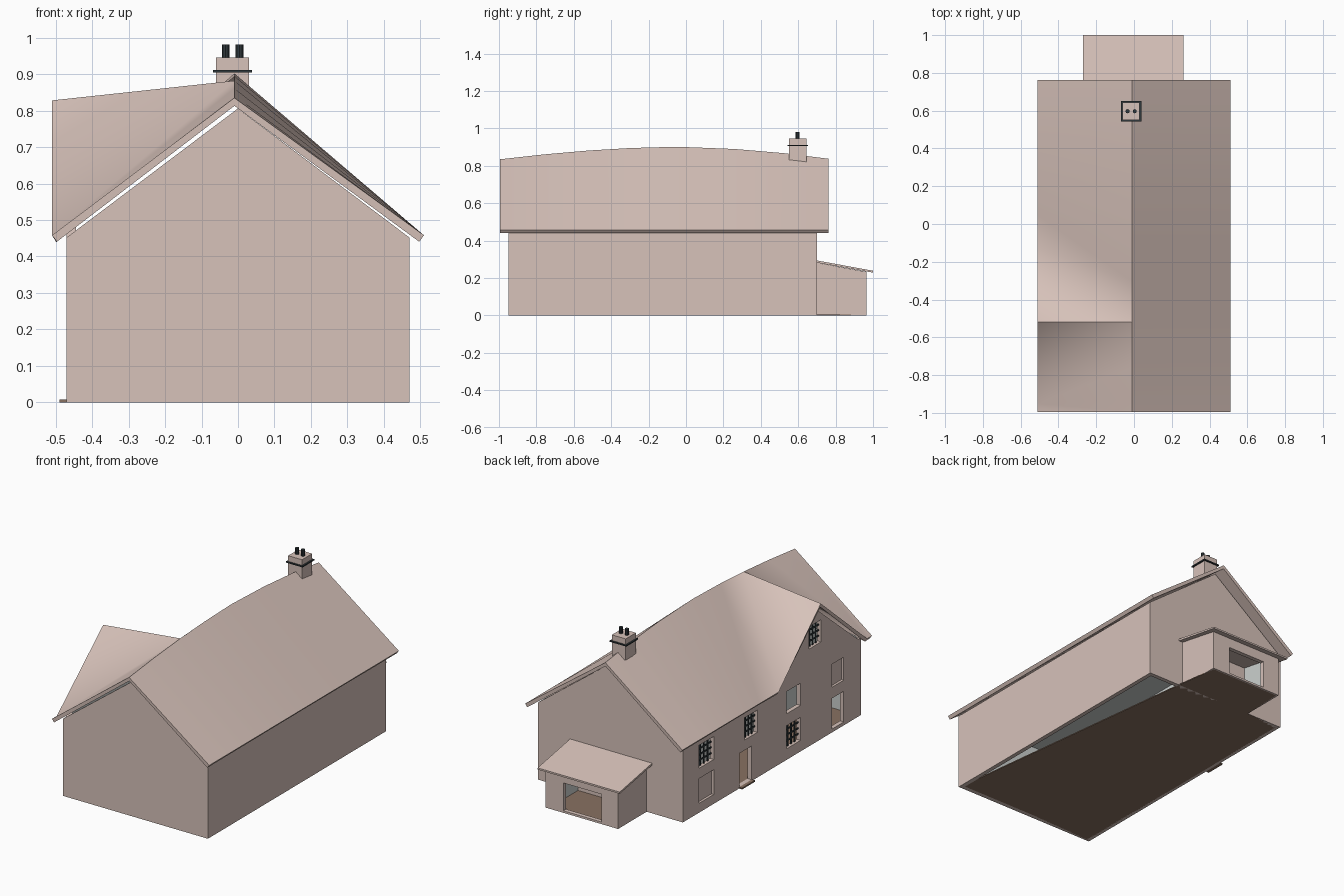
import bpy, bmesh
from mathutils import Vector

if "Cube" in bpy.data.objects:
    bpy.data.objects.remove(bpy.data.objects["Cube"])


def material(name, rgb):
    m = bpy.data.materials.new(name)
    m.diffuse_color = (*rgb, 1)
    m.use_nodes = True
    m.node_tree.nodes["Principled BSDF"].inputs["Base Color"].default_value = m.diffuse_color
    return m


PLASTER = material("pale_pink_plaster", (0.68, 0.54, 0.49))
INSIDE = material("grey_interior", (0.60, 0.63, 0.62))
WOOD = material("brown_floor", (0.25, 0.165, 0.12))
IRON = material("dark_iron", (0.03, 0.04, 0.045))


def make(name, verts, faces, mat):
    me = bpy.data.meshes.new(name)
    me.from_pydata(verts, [], faces)
    bm = bmesh.new()
    bm.from_mesh(me)
    bmesh.ops.recalc_face_normals(bm, faces=bm.faces)
    bm.to_mesh(me)
    bm.free()
    ob = bpy.data.objects.new(name, me)
    bpy.context.collection.objects.link(ob)
    me.materials.append(mat)
    return ob


def prism(name, profile, axis, a, b, mat):
    """Extrude a 2D outline along an axis ('x', 'y' or 'z') from a to b."""
    place = {"x": lambda p, t: (t, p[0], p[1]),
             "y": lambda p, t: (p[0], t, p[1]),
             "z": lambda p, t: (p[0], p[1], t)}[axis]
    n = len(profile)
    verts = [place(p, t) for t in (a, b) for p in profile]
    faces = [list(range(n)), list(range(n, 2 * n))]
    faces += [[i, (i + 1) % n, n + (i + 1) % n, n + i] for i in range(n)]
    return make(name, verts, faces, mat)


def box(name, x, y, z, mat):
    return prism(name, [(x[0], y[0]), (x[1], y[0]), (x[1], y[1]), (x[0], y[1])], "z", *z, mat)


def apply(ob, mod):
    bpy.context.view_layer.objects.active = ob
    bpy.ops.object.modifier_apply(modifier=mod.name)


def cut(ob, x, y, z):
    c = box("cutter", x, y, z, PLASTER)
    c.hide_render = True
    m = ob.modifiers.new("opening", "BOOLEAN")
    m.operation, m.object, m.solver = "DIFFERENCE", c, "EXACT"
    apply(ob, m)
    bpy.data.objects.remove(c)


def line_inside(ob, direction):
    """Give the faces that look into the house the interior colour."""
    me = ob.data
    me.materials.clear()
    me.materials.append(PLASTER)
    me.materials.append(INSIDE)
    for p in me.polygons:
        p.material_index = int(p.normal.dot(Vector(direction)) > 0.9)


W, F, B, T = 0.47, -0.95, 0.70, 0.025      # wall half width, front, back, thickness

# main walls
gable = [(-W, 0), (W, 0), (W, 0.452), (0, 0.806), (-W, 0.452)]
front_wall = prism("front_gable_wall", gable, "y", F, F + T, PLASTER)
line_inside(front_wall, (0, 1, 0))
back_wall = prism("back_gable_wall", gable, "y", B - T, B, PLASTER)
line_inside(back_wall, (0, -1, 0))
right_wall = box("right_wall", (W - T, W), (F, B), (0, 0.452), PLASTER)
line_inside(right_wall, (-1, 0, 0))
left_wall = prism("left_wall", [(B, 0), (B, 0.452), (-0.155, 0.452), (-0.52, 0.79),
                                (-0.925, 0.452), (F, 0.452), (F, 0)], "x", -W, -W + T, PLASTER)

# openings in the left wall: y range, z range, filling
openings = [
    (0.414, 0.553, 0.055, 0.20, "pane"), (0.414, 0.553, 0.26, 0.395, "bars"),
    (0.064, 0.175, 0.008, 0.205, ""), (0.01, 0.13, 0.265, 0.395, "bars"),
    (-0.39, -0.26, 0.065, 0.20, "bars"), (-0.39, -0.26, 0.27, 0.40, ""),
    (-0.79, -0.68, 0.02, 0.20, ""), (-0.79, -0.68, 0.265, 0.40, "pane"),
    (-0.58, -0.47, 0.57, 0.70, "bars")]
for y0, y1, z0, z1, kind in openings:
    cut(left_wall, (-W - 0.1, -W + 0.1), (y0, y1), (z0, z1))
    xs = (-W + 0.014, -W + 0.020)
    if kind == "pane":
        box("window_pane", xs, (y0, y1), (z0, z1), PLASTER)
    elif kind == "bars":
        for i in range(1, 4):
            c = y0 + (y1 - y0) * i / 4
            box("window_upright_bar", xs, (c - .004, c + .004), (z0, z1), IRON)
            c = z0 + (z1 - z0) * i / 4
            box("window_cross_bar", xs, (y0, y1), (c - .004, c + .004), IRON)
line_inside(left_wall, (1, 0, 0))
box("door_step", (-0.49, -W), (0.06, 0.18), (0, 0.008), WOOD)

# interior: floor with an open wedge on the right, partition and ceiling
prism("floor", [(0.46, F + .005), (0.33, 0.13), (0.26, B), (0.225, 0.955), (-0.225, 0.955),
                (-0.235, B), (-W + .005, B - .005), (-W + .005, F + .005)], "z", 0, 0.006, WOOD)
box("inner_partition", (-0.20, -0.19), (F + T, B - T), (0.006, 0.44), INSIDE)
box("ceiling", (-W + T, W - T), (F + T, B - T), (0.435, 0.443), INSIDE)

# main roof with bowed ridge, and cross gable over the left wall
E, EZ, RF, RB = 0.51, 0.458, -0.995, 0.762
ridge = [(RB, .838), (.52, .868), (.26, .89), (-.05, .902), (-.30, .895), (-.52, .882),
         (-.76, .861), (-.93, .842), (RF, .835)]
n, k = len(ridge), 5
verts = [(-0.01, y, z) for y, z in ridge] + [(E, y, EZ) for y, z in ridge]
faces = [[i, n + i, n + i + 1, i + 1] for i in range(n - 1)]
base = len(verts)
verts += [(-E, RB + (-0.13 - RB) * i / k, EZ) for i in range(k + 1)]
faces += [[i, i + 1, base + i + 1, base + i] for i in range(k)]
peak, low, corner = base + k + 1, base + k + 2, base + k + 3
verts += [(-E, -0.52, 0.828), (-E, -0.95, EZ), (-E, RF, EZ)]
faces += [[k, peak, base + k], [k, low, peak], [n - 1, corner, low]]
faces += [[i, i + 1, low] for i in range(k, n - 1)]
roof = make("main_roof", verts, faces, PLASTER)
if sum(p.normal.z for p in roof.data.polygons) < 0:
    roof.data.flip_normals()
m = roof.modifiers.new("thickness", "SOLIDIFY")
m.thickness, m.offset = 0.022, -1
apply(roof, m)
for o in bpy.context.selected_objects:
    o.select_set(False)
roof.select_set(True)
bpy.context.view_layer.objects.active = roof
bpy.ops.object.shade_smooth_by_angle(angle=1.05)

# back annex with lean-to roof
A, AB = 0.235, 0.965
side = [(B, 0), (AB, 0), (AB, 0.233), (B, 0.282)]
left_side = prism("annex_left_wall", side, "x", -A, -A + T, PLASTER)
line_inside(left_side, (1, 0, 0))
right_side = prism("annex_right_wall", side, "x", A - T, A, PLASTER)
line_inside(right_side, (-1, 0, 0))
annex_back = box("annex_back_wall", (-A, A), (AB - T, AB), (0, 0.233), PLASTER)
cut(annex_back, (-0.126, 0.12), (AB - 0.1, AB + 0.1), (0.012, 0.175))
line_inside(annex_back, (0, -1, 0))
prism("annex_roof", [(B, 0.282), (1.0, 0.229), (1.0, 0.239), (B, 0.294)], "x", -0.27, 0.262, PLASTER)

# chimney with collar and two pots
cx, cy = -0.015, 0.597
box("chimney_stack", (cx - .045, cx + .045), (cy - .047, cy + .047), (0.82, 0.945), PLASTER)
box("chimney_collar", (cx - .054, cx + .054), (cy - .055, cy + .055), (0.905, 0.912), IRON)
for s in (-1, 1):
    bpy.ops.mesh.primitive_cylinder_add(vertices=10, radius=0.011, depth=0.05,
                                        location=(cx + s * .019, cy, 0.956))
    pot = bpy.context.object
    pot.name = "chimney_pot"
    pot.data.materials.append(IRON)
